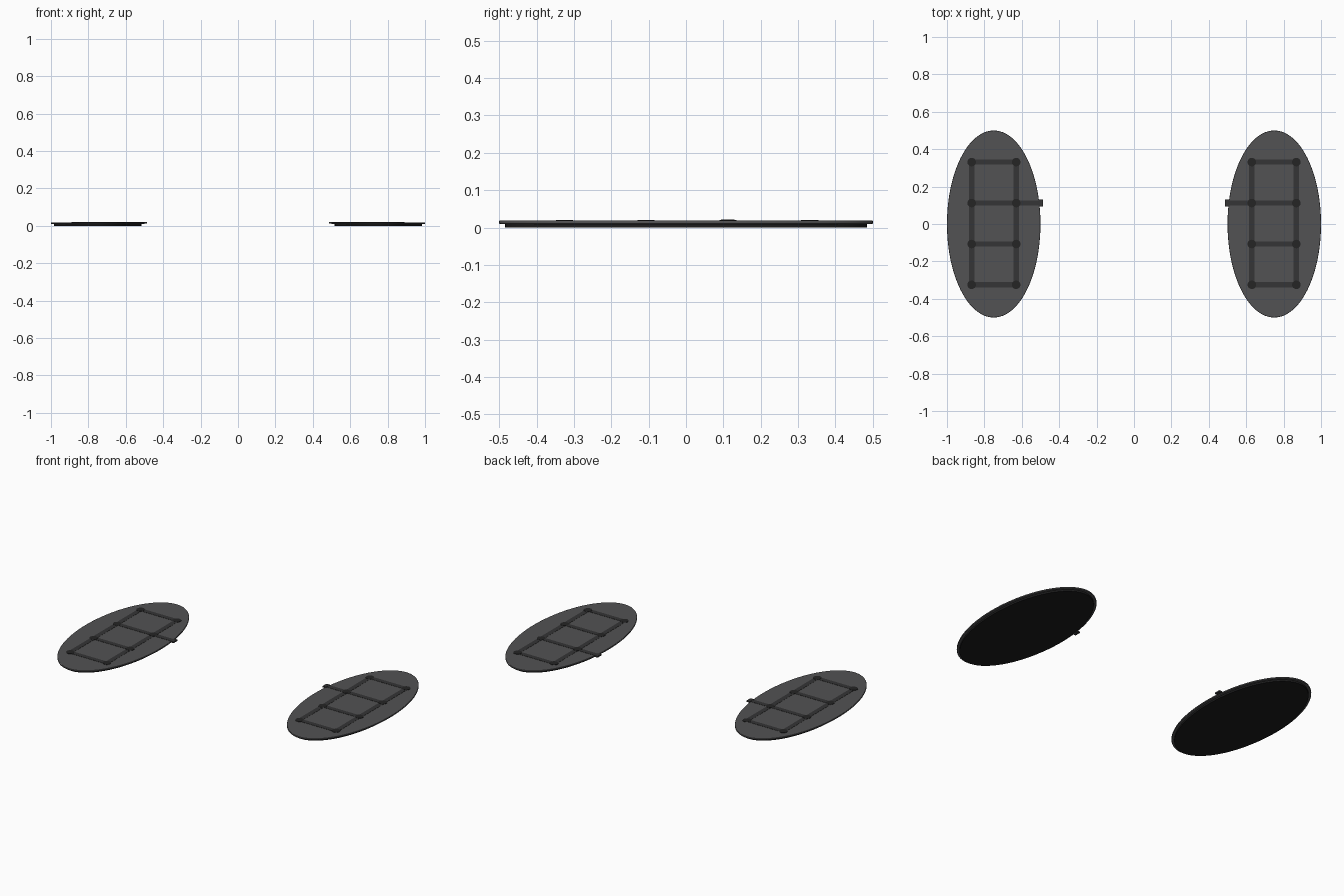
import bpy, math

if "Cube" in bpy.data.objects:
    bpy.data.objects.remove(bpy.data.objects["Cube"])

def mat(name, v):
    m = bpy.data.materials.new(name)
    m.diffuse_color = (v, v, v * 1.03, 1)
    m.use_nodes = True
    m.node_tree.nodes["Principled BSDF"].inputs["Base Color"].default_value = m.diffuse_color
    return m

PLATE, SOLE, STRAP, PIN = mat("plate_grey", .085), mat("sole_black", .012), mat("strap_dark", .035), mat("stud_dark", .018)

def finish(name, m):
    o = bpy.context.object
    o.name = name
    o.data.materials.append(m)
    bpy.ops.object.transform_apply(location=False, rotation=False, scale=True)
    return o

def disc(name, x, y, rx, ry, z0, z1, m, n=64, bevel=0):
    bpy.ops.mesh.primitive_cylinder_add(vertices=n, radius=1, depth=1, location=(x, y, (z0 + z1) / 2))
    bpy.context.object.scale = (rx, ry, z1 - z0)
    o = finish(name, m)
    if bevel:
        b = o.modifiers.new("bevel", 'BEVEL')
        b.width, b.segments = bevel, 2
    bpy.ops.object.shade_smooth_by_angle(angle=math.radians(30))

def bar(name, x0, x1, y0, y1, z0, z1, m):
    bpy.ops.mesh.primitive_cube_add(size=1, location=((x0 + x1) / 2, (y0 + y1) / 2, (z0 + z1) / 2))
    bpy.context.object.scale = (abs(x1 - x0), y1 - y0, z1 - z0)
    finish(name, m)

ROWS = (-.325, -.107, .112, .331)
COLS = (.63, .868)
H = .014

for s, side in ((-1, "left"), (1, "right")):
    # sole and deck
    disc(f"{side}_sole", s * .75, 0, .235, .484, 0, .01, SOLE, 96)
    disc(f"{side}_deck", s * .75, 0, .25, .5, .01, .0185, PLATE, 96, .002)
    # long straps
    for x in COLS:
        bar(f"{side}_long_strap", s * x - H, s * x + H, ROWS[0], ROWS[-1], .015, .0195, STRAP)
    # cross straps, one reaching past the inner edge
    for i, y in enumerate(ROWS):
        inner = .487 if i == 2 else COLS[0]
        bar(f"{side}_cross_strap", s * inner, s * COLS[1], y - H, y + H, .015, .0198, STRAP)
        for x in COLS:
            disc(f"{side}_stud", s * x, y, .023, .023, .015, .0205, PIN, 24)
    # strap end tab
    bar(f"{side}_strap_tab", s * .487, s * .51, .112 - .018, .112 + .018, .013, .021, STRAP)
